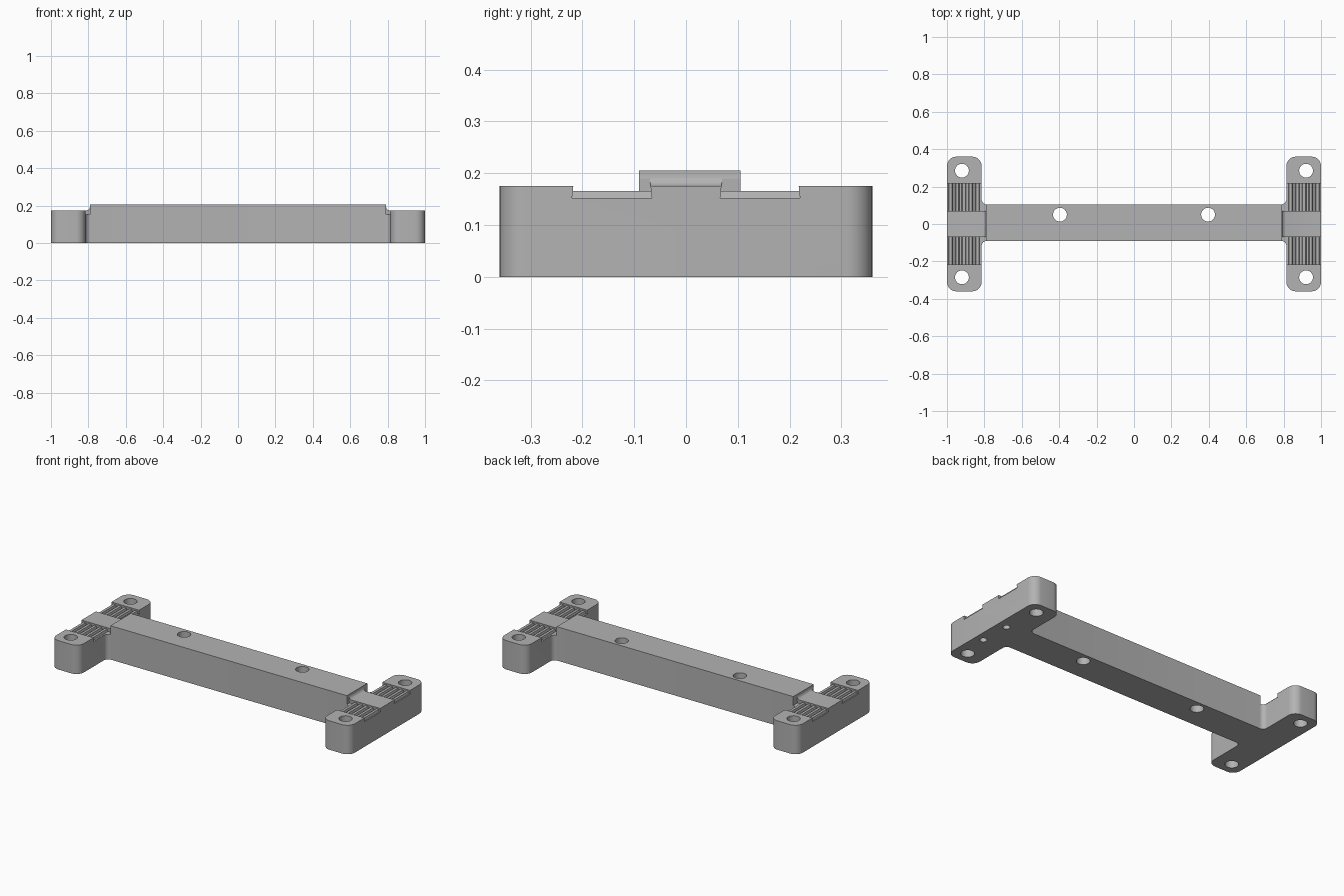
import bpy, bmesh, math
from mathutils import Vector

cube = bpy.data.objects.get("Cube")
if cube:
    bpy.data.objects.remove(cube, do_unlink=True)

grey = bpy.data.materials.new("plain_grey")
grey.use_nodes = True
colour = (0.45, 0.45, 0.45, 1)
grey.diffuse_color = colour
grey.node_tree.nodes["Principled BSDF"].inputs["Base Color"].default_value = colour


def rounded(points, radii, steps=8):
    """Outline with each corner replaced by a tangent arc."""
    out = []
    n = len(points)
    for i, r in enumerate(radii):
        p = Vector(points[i])
        a = (Vector(points[i - 1]) - p).normalized()
        b = (Vector(points[(i + 1) % n]) - p).normalized()
        if r == 0:
            out.append(p)
            continue
        centre = p + (a + b) * r          # right-angled corners
        for k in range(steps + 1):
            t = k / steps * math.pi / 2
            out.append(centre - b * r * math.cos(t) - a * r * math.sin(t))
    return out


def prism(name, outline, low, high, place):
    """Extrude a 2D outline; place(u, v, w) gives the 3D position."""
    bm = bmesh.new()
    verts = [bm.verts.new(place(p[0], p[1], low)) for p in outline]
    face = bm.faces.new(verts)
    ext = bmesh.ops.extrude_face_region(bm, geom=[face])
    shift = Vector(place(0, 0, high)) - Vector(place(0, 0, low))
    bmesh.ops.translate(bm, vec=shift,
                        verts=[g for g in ext["geom"] if isinstance(g, bmesh.types.BMVert)])
    bmesh.ops.recalc_face_normals(bm, faces=bm.faces)
    mesh = bpy.data.meshes.new(name)
    bm.to_mesh(mesh)
    bm.free()
    mesh.materials.append(grey)
    obj = bpy.data.objects.new(name, mesh)
    bpy.context.collection.objects.link(obj)
    return obj


def cut(target, cutter):
    cutter.hide_render = True
    mod = target.modifiers.new("cut", 'BOOLEAN')
    mod.operation = 'DIFFERENCE'
    mod.solver = 'EXACT'
    mod.object = cutter
    bpy.context.view_layer.objects.active = target
    bpy.ops.object.modifier_apply(modifier=mod.name)
    bpy.data.objects.remove(cutter, do_unlink=True)


def flat(u, v, w):
    return (u, v, w)


def drill(target, x, y, radius, low, high):
    circle = [(x + radius * math.cos(k * math.tau / 32),
               y + radius * math.sin(k * math.tau / 32)) for k in range(32)]
    cut(target, prism("hole_cutter", circle, low, high, flat))


# Long beam with a rounded crosspiece at each end
END, NECK, HALF, BACK, FRONT = 1.0, 0.815, 0.36, 0.105, -0.09
right_side = [(NECK, FRONT), (NECK, -HALF), (END, -HALF),
              (END, HALF), (NECK, HALF), (NECK, BACK)]
outline = right_side + [(-x, y) for x, y in reversed(right_side)]
radii = [0.028, 0.05, 0.05, 0.05, 0.05, 0.028] * 2
bracket = prism("bracket_body", rounded(outline, radii), 0, 0.205, flat)
bpy.context.view_layer.objects.active = bracket
bracket.select_set(True)

FLOOR, LAND = 0.152, 0.175
for s in (-1, 1):
    # Lower the crosspiece, leaving a small fillet against the beam end
    step = [(1.1, LAND), (0.808, LAND), (0.800, 0.178), (0.795, 0.183),
            (0.792, 0.191), (0.792, 0.25), (1.1, 0.25)]
    cut(bracket, prism("step_cutter", step, -0.5, 0.5,
                       lambda u, v, w: (s * u, w, v)))
    # Belt pockets on both sides of the centre land
    for t in (-1, 1):
        pocket = [(0.066, FLOOR), (0.22, FLOOR), (0.216, 0.19), (0.07, 0.19)]
        cut(bracket, prism("pocket_cutter", pocket, 0.792, 1.1,
                           lambda u, v, w: (s * w, t * u, v)))
    # Bolt holes
    for y in (-0.285, 0.285):
        drill(bracket, s * 0.92, y, 0.037, -0.1, 0.3)
    drill(bracket, s * 0.396, 0.05, 0.037, -0.1, 0.3)

# Small blind holes under one end
for x, y in ((0.949, -0.12), (0.942, 0.063)):
    drill(bracket, x, y, 0.02, -0.1, 0.05)

bpy.ops.object.shade_smooth_by_angle(angle=math.radians(30))

# Gripping ribs across each pocket
for s in (-1, 1):
    for t in (-1, 1):
        for k in range(5):
            x = 0.837 + k * 0.036
            rib = [(x - 0.012, FLOOR - 0.004), (x + 0.012, FLOOR - 0.004),
                   (x + 0.012, FLOOR), (x + 0.008, 0.166),
                   (x - 0.008, 0.166), (x - 0.012, FLOOR)]
            prism("grip_rib", rib, 0.066, 0.219,
                  lambda u, v, w: (s * u, t * w, v))
